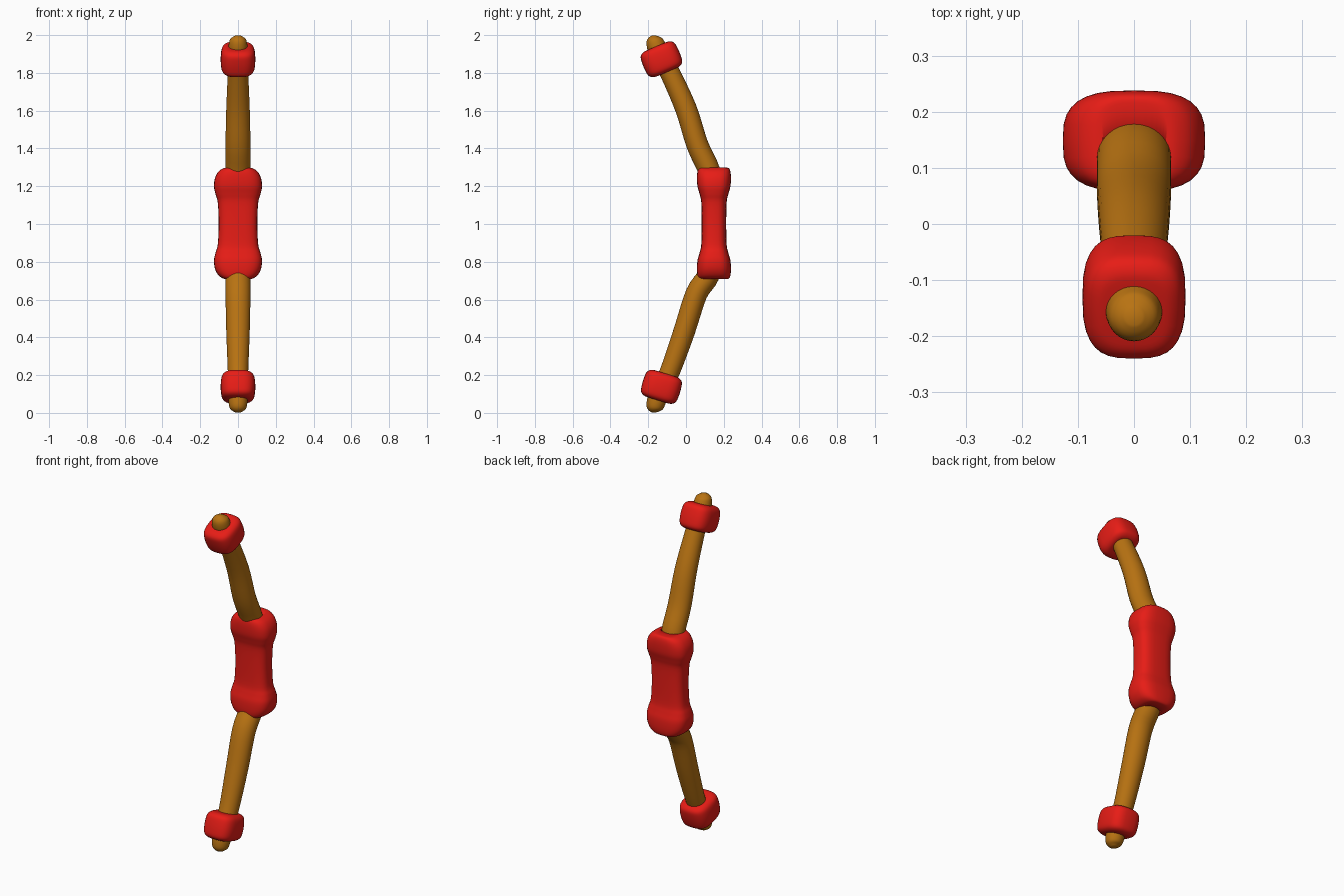
import bpy, bmesh, math
from mathutils import Vector

if "Cube" in bpy.data.objects:
    bpy.data.objects.remove(bpy.data.objects["Cube"])


def material(name, color):
    m = bpy.data.materials.new(name)
    m.diffuse_color = (*color, 1)
    m.use_nodes = True
    m.node_tree.nodes["Principled BSDF"].inputs["Base Color"].default_value = m.diffuse_color
    return m


WOOD = material("wood", (0.48, 0.17, 0.006))
RED = material("red_wrap", (0.8, 0.012, 0.008))


def smooth_path(pts, steps):
    """Catmull-Rom interpolation through the stations."""
    p = [Vector(q) for q in pts]
    p = [p[0]] + p + [p[-1]]
    out = []
    for i in range(1, len(p) - 2):
        a, b, c, d = p[i - 1:i + 3]
        for s in range(steps):
            t = s / steps
            out.append(0.5 * (2 * b + (c - a) * t + (2 * a - 5 * b + 4 * c - d) * t * t
                              + (3 * b - a - 3 * c + d) * t ** 3))
    return out + [p[-1]]


def loft(name, stations, power, mat, steps=4, sides=32):
    """Stations are (y, z, half width in x, half depth); sections are superellipses."""
    path = smooth_path(stations, steps)
    bm = bmesh.new()
    rings = []
    for i, q in enumerate(path):
        d = path[min(i + 1, len(path) - 1)] - path[max(i - 1, 0)]
        side = Vector((0, d[1], -d[0])).normalized()
        ring = []
        for k in range(sides):
            a = 2 * math.pi * k / sides
            c, s = math.cos(a), math.sin(a)
            u = math.copysign(abs(c) ** (2 / power), c) * q[2]
            v = math.copysign(abs(s) ** (2 / power), s) * q[3]
            ring.append(bm.verts.new(Vector((u, q[0], q[1])) + side * v))
        rings.append(ring)
    for r0, r1 in zip(rings, rings[1:]):
        for k in range(sides):
            j = (k + 1) % sides
            bm.faces.new((r0[k], r0[j], r1[j], r1[k]))
    bm.faces.new(rings[0])
    bm.faces.new(rings[-1])
    bmesh.ops.recalc_face_normals(bm, faces=bm.faces)
    me = bpy.data.meshes.new(name)
    bm.to_mesh(me)
    bm.free()
    ob = bpy.data.objects.new(name, me)
    bpy.context.collection.objects.link(ob)
    me.materials.append(mat)
    me.shade_smooth()
    return ob


# Bow stave: one continuous bent rod running through the grip
loft("bow_stave", [
    (-0.165, 0.003, 0.015, 0.015), (-0.165, 0.02, 0.040, 0.040),
    (-0.160, 0.05, 0.049, 0.049), (-0.143, 0.10, 0.051, 0.051),
    (-0.085, 0.22, 0.054, 0.053), (-0.010, 0.43, 0.062, 0.057),
    (0.055, 0.63, 0.066, 0.058), (0.120, 0.73, 0.066, 0.058),
    (0.145, 0.85, 0.066, 0.050), (0.145, 1.15, 0.066, 0.050),
    (0.123, 1.28, 0.066, 0.058), (0.060, 1.42, 0.066, 0.058),
    (0.000, 1.61, 0.062, 0.057), (-0.085, 1.80, 0.054, 0.053),
    (-0.143, 1.91, 0.051, 0.051), (-0.160, 1.95, 0.049, 0.049),
    (-0.165, 1.98, 0.040, 0.040), (-0.165, 1.997, 0.015, 0.015)], 2, WOOD)

# Grip: bulged at both ends, waisted in the middle
half = [(0.295, 0.050, 0.060), (0.293, 0.075, 0.078), (0.275, 0.103, 0.087),
        (0.240, 0.122, 0.090), (0.195, 0.127, 0.087), (0.155, 0.119, 0.076),
        (0.110, 0.107, 0.067)]
profile = [(-h, a, b) for h, a, b in half] + [(0, 0.102, 0.065)] + half[::-1]
loft("grip", [(0.148, 1.003 + h, a, b) for h, a, b in profile], 3, RED)

# Tip bands: rounded collars tilted along the limbs
band = [(-0.074, 0.045, 0.050), (-0.071, 0.066, 0.076), (-0.055, 0.084, 0.096),
        (-0.022, 0.091, 0.102), (0.022, 0.091, 0.102), (0.055, 0.084, 0.096),
        (0.071, 0.066, 0.076), (0.074, 0.045, 0.050)]
for name, cz, tilt in (("upper_band", 1.872, 23), ("lower_band", 0.138, -17)):
    t = math.radians(tilt)
    loft(name, [(-0.13 - h * math.sin(t), cz + h * math.cos(t), a, b)
                for h, a, b in band], 3, RED)
